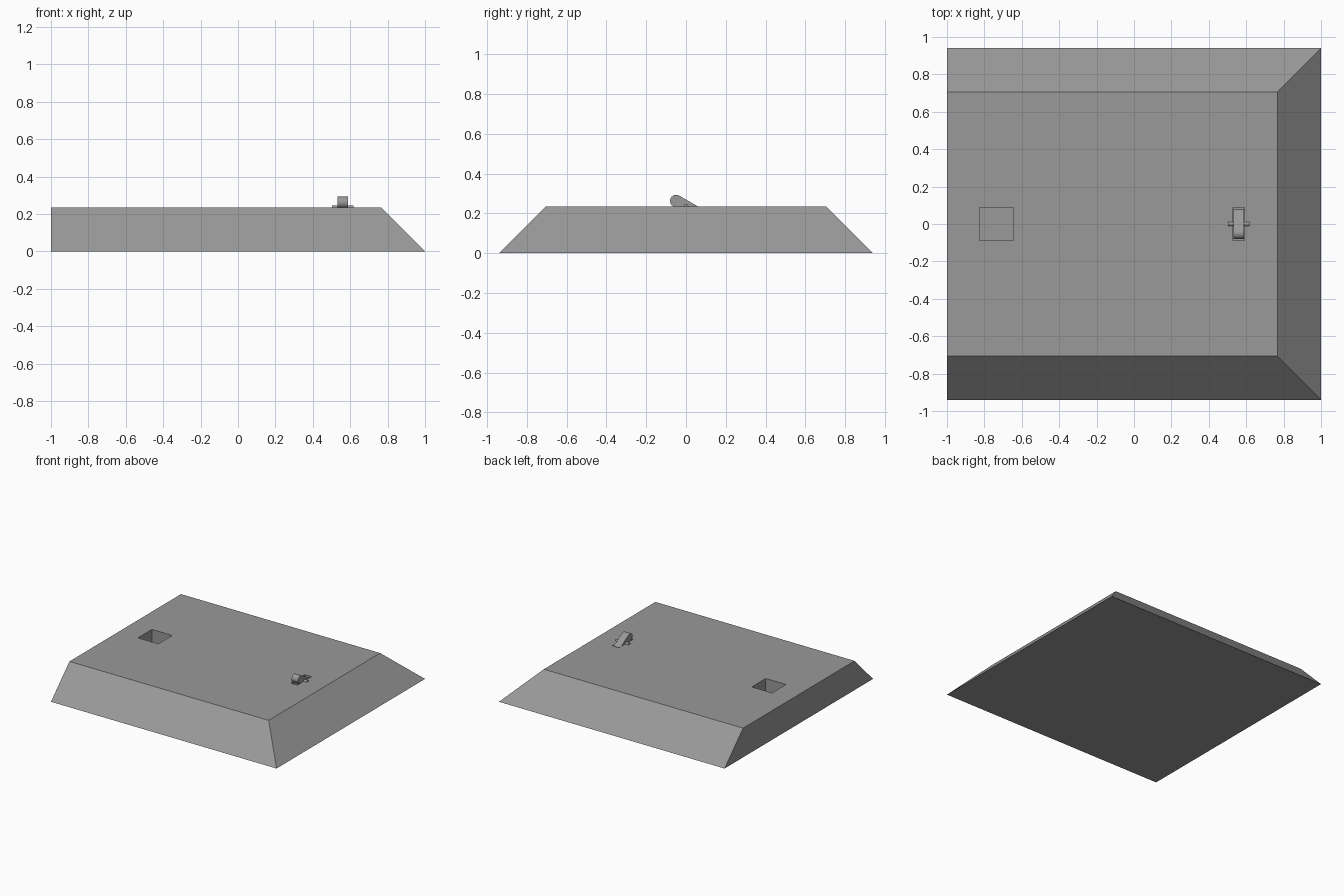
import bpy, bmesh, math
from mathutils import Matrix

if "Cube" in bpy.data.objects:
    bpy.data.objects.remove(bpy.data.objects["Cube"], do_unlink=True)

grey = bpy.data.materials.new("plain grey")
grey.use_nodes = True
grey.diffuse_color = (0.32, 0.32, 0.32, 1)
grey.node_tree.nodes["Principled BSDF"].inputs["Base Color"].default_value = grey.diffuse_color

HEIGHT = 0.234
SWITCH_X = 0.56


def add_object(name, bm):
    bmesh.ops.recalc_face_normals(bm, faces=bm.faces)
    mesh = bpy.data.meshes.new(name)
    bm.to_mesh(mesh)
    bm.free()
    obj = bpy.data.objects.new(name, mesh)
    bpy.context.collection.objects.link(obj)
    mesh.materials.append(grey)
    return obj


def box(name, size, centre):
    bm = bmesh.new()
    bmesh.ops.create_cube(bm, size=1, matrix=Matrix.Translation(centre) @ Matrix.Diagonal((*size, 1)))
    return add_object(name, bm)


def prism_x(name, profile, x0, x1):
    """Extrude a (y, z) outline along x."""
    bm = bmesh.new()
    face = bm.faces.new([bm.verts.new((x0, y, z)) for y, z in profile])
    out = bmesh.ops.extrude_face_region(bm, geom=[face])
    moved = [v for v in out["geom"] if isinstance(v, bmesh.types.BMVert)]
    bmesh.ops.translate(bm, verts=moved, vec=(x1 - x0, 0, 0))
    return add_object(name, bm)


# Plinth: sloped on three sides, upright on the right
plinth = prism_x("plinth", [(-0.94, 0), (0.94, 0), (0.94 - HEIGHT, HEIGHT), (HEIGHT - 0.94, HEIGHT)], -1, 1)
for v in plinth.data.vertices:
    if v.co.x > 0 and v.co.z > 0:
        v.co.x -= HEIGHT

# Square pocket and the slot that holds the switch
pocket = box("pocket_cutter", (0.18, 0.177, 0.36), (-0.735, 0, HEIGHT))
slot = box("slot_cutter", (0.06, 0.177, 0.18), (SWITCH_X, 0, HEIGHT))
for cutter in (pocket, slot):
    cut = plinth.modifiers.new(cutter.name, "BOOLEAN")
    cut.operation = "DIFFERENCE"
    cut.solver = "EXACT"
    cut.object = cutter
    bpy.context.view_layer.objects.active = plinth
    bpy.ops.object.modifier_apply(modifier=cut.name)
    bpy.data.objects.remove(cutter, do_unlink=True)

# Rocker: round-ended bar tilted up at the front
TILT, REACH, RADIUS, STEPS = math.radians(-30), 0.057, 0.031, 12
outline = []
for end, start in ((1, -math.pi / 2), (-1, math.pi / 2)):
    for i in range(STEPS + 1):
        a = start + math.pi * i / STEPS
        y, z = end * REACH + RADIUS * math.cos(a), RADIUS * math.sin(a)
        outline.append((y * math.cos(TILT) - z * math.sin(TILT),
                        HEIGHT + y * math.sin(TILT) + z * math.cos(TILT)))
rocker = prism_x("rocker", outline, SWITCH_X - 0.029, SWITCH_X + 0.029)

# Axle through the rocker
bm = bmesh.new()
bmesh.ops.create_cone(bm, cap_ends=True, segments=16, radius1=0.012, radius2=0.012, depth=0.116,
                      matrix=Matrix.Translation((SWITCH_X, 0, HEIGHT)) @ Matrix.Rotation(math.pi / 2, 4, "Y"))
axle = add_object("axle", bm)

# Smooth rounds with sharp rims
bpy.ops.object.select_all(action="DESELECT")
for obj in (rocker, axle):
    obj.select_set(True)
bpy.context.view_layer.objects.active = rocker
bpy.ops.object.shade_smooth_by_angle(angle=math.radians(35))
